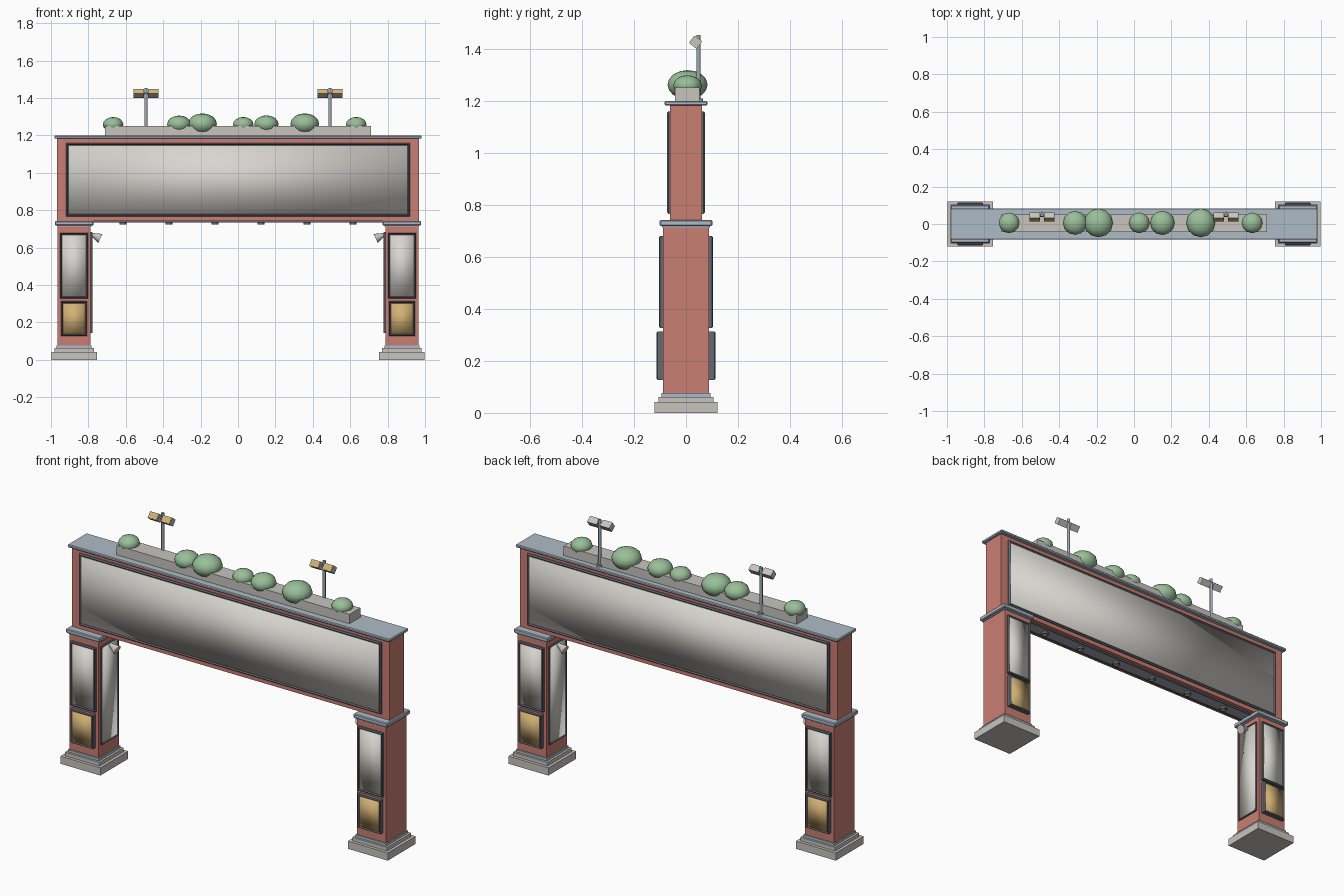
import bpy, bmesh, math
from mathutils import Matrix, Vector

if "Cube" in bpy.data.objects:
    bpy.data.objects.remove(bpy.data.objects["Cube"])


def material(name, rgb):
    m = bpy.data.materials.new(name)
    m.diffuse_color = (*rgb, 1)
    m.use_nodes = True
    m.node_tree.nodes["Principled BSDF"].inputs["Base Color"].default_value = m.diffuse_color
    return m


RED = material("red_paint", (0.59, 0.21, 0.17))
CAP = material("blue_grey_trim", (0.42, 0.50, 0.58))
STONE = material("pale_stone", (0.58, 0.56, 0.53))
SCREEN = material("screen_white", (0.69, 0.67, 0.63))
FRAME = material("dark_frame", (0.13, 0.14, 0.165))
GOLD = material("warm_gold", (0.65, 0.44, 0.18))
GREEN = material("leaf_green", (0.32, 0.52, 0.32))
STEEL = material("steel", (0.36, 0.40, 0.46))


def finish(name, bm, mat, smooth=None, matrix=None):
    """Turn a bmesh into an object; smooth is None (flat), 'all' or 'angle'."""
    if matrix:
        bm.transform(matrix)
    me = bpy.data.meshes.new(name)
    bm.to_mesh(me)
    bm.free()
    me.materials.append(mat)
    ob = bpy.data.objects.new(name, me)
    bpy.context.collection.objects.link(ob)
    if smooth:
        me.polygons.foreach_set("use_smooth", [True] * len(me.polygons))
    if smooth == "angle":
        bpy.context.view_layer.objects.active = ob
        ob.select_set(True)
        bpy.ops.object.shade_smooth_by_angle(angle=math.radians(35))
        ob.select_set(False)
    return ob


def box_bm(x0, x1, y0, y1, z0, z1):
    bm = bmesh.new()
    bmesh.ops.create_cube(bm, size=1)
    bm.transform(Matrix.Translation(((x0 + x1) / 2, (y0 + y1) / 2, (z0 + z1) / 2))
                 @ Matrix.Diagonal((x1 - x0, y1 - y0, z1 - z0, 1)))
    return bm


def box(name, mat, x, hx, hy, z0, z1, y=0, bevel=0, smooth=None, matrix=None):
    bm = box_bm(x - hx, x + hx, y - hy, y + hy, z0, z1)
    if bevel:
        bmesh.ops.bevel(bm, geom=bm.edges[:], offset=bevel, segments=1, affect='EDGES')
    return finish(name, bm, mat, smooth, matrix)


def rod(name, mat, p, q, r1, r2=None, seg=12):
    p, q = Vector(p), Vector(q)
    bm = bmesh.new()
    bmesh.ops.create_cone(bm, cap_ends=True, segments=seg, radius1=r1,
                          radius2=r1 if r2 is None else r2, depth=(q - p).length)
    m = Matrix.Translation((p + q) / 2) @ (q - p).to_track_quat('Z', 'Y').to_matrix().to_4x4()
    return finish(name, bm, mat, "angle", m)


def panel(name, pos, turn, w, h, d, t, mat):
    """Bevelled frame with a recessed screen; faces -y before turning about z."""
    m = Matrix.Translation(pos) @ Matrix.Rotation(turn, 4, 'Z')
    bm = box_bm(-w / 2, w / 2, -d, 0.004, -h / 2, h / 2)
    front = min(bm.faces, key=lambda f: f.calc_center_median().y)
    bmesh.ops.bevel(bm, geom=list(front.edges), offset=min(0.006, t * 0.4), segments=1, affect='EDGES')
    bm.normal_update()
    front = min(bm.faces, key=lambda f: f.calc_center_median().y)
    bmesh.ops.inset_region(bm, faces=[front], thickness=t * 0.5, depth=0)
    bmesh.ops.translate(bm, verts=list(front.verts), vec=(0, 0.006, 0))
    finish(name + "_frame", bm, FRAME, None, m)
    box(name + "_screen", mat, 0, w / 2 - t * 0.9, 0.003, -h / 2 + t * 0.9, h / 2 - t * 0.9,
        y=-d + 0.006, smooth="all", matrix=m)


# Columns with stepped bases, caps, panels and a wall spotlight
for side, s in (("left", -1), ("right", 1)):
    cx = s * 0.876
    box(side + "_base_slab", STONE, cx, 0.122, 0.121, 0, 0.042)
    box(side + "_base_step", STONE, cx, 0.106, 0.105, 0.042, 0.062)
    box(side + "_base_trim", CAP, cx, 0.094, 0.094, 0.062, 0.076)
    box(side + "_column", RED, cx, 0.088, 0.088, 0.076, 0.72)
    box(side + "_cap_under", CAP, cx, 0.093, 0.093, 0.712, 0.72)
    box(side + "_column_cap", CAP, cx, 0.103, 0.101, 0.718, 0.742, bevel=0.004)
    for face, turn, sy in (("front", 0, -1), ("back", math.pi, 1)):
        panel(f"{side}_{face}_upper", (cx, sy * 0.088, 0.503), turn, 0.15, 0.352, 0.016, 0.012, SCREEN)
        panel(f"{side}_{face}_lower", (cx, sy * 0.088, 0.220), turn, 0.14, 0.186, 0.026, 0.012, GOLD)
    panel(side + "_inner", (s * 0.788, 0, 0.412), -s * math.pi / 2, 0.145, 0.54, 0.011, 0.009, SCREEN)
    rod(side + "_spotlight", STONE, (s * 0.785, 0, 0.672), (s * 0.736, 0, 0.649), 0.007, 0.026)
    rod(side + "_spotlight_mount", STEEL, (s * 0.79, 0, 0.675), (s * 0.772, 0, 0.667), 0.008)

# Billboard beam
box("beam", RED, 0, 0.968, 0.062, 0.742, 1.184)
box("beam_cap", CAP, 0, 0.982, 0.083, 1.182, 1.198, bevel=0.004)
panel("front_billboard", (0, -0.062, 0.962), 0, 1.84, 0.394, 0.011, 0.015, SCREEN)
panel("back_billboard", (0, 0.062, 0.962), math.pi, 1.84, 0.394, 0.011, 0.015, SCREEN)

# Underside strip, rails and downlights
box("soffit_strip", STEEL, 0, 0.772, 0.034, 0.737, 0.744)
for sy in (-1, 1):
    box("soffit_rail", FRAME, 0, 0.772, 0.004, 0.734, 0.744, y=sy * 0.036)
for i in range(6):
    x = (i - 2.5) * 0.246
    rod("downlight", FRAME, (x, 0, 0.74), (x, 0, 0.724), 0.019, seg=16)
    rod("downlight_lens", STONE, (x, 0, 0.726), (x, 0, 0.7225), 0.013, seg=16)

# Planter and bushes
box("planter", STONE, 0, 0.71, 0.047, 1.196, 1.25, y=0.004)
for x, r in ((-0.668, 0.055), (-0.315, 0.064), (-0.19, 0.077), (0.028, 0.055),
             (0.152, 0.065), (0.357, 0.077), (0.632, 0.055)):
    bm = bmesh.new()
    bmesh.ops.create_uvsphere(bm, u_segments=12, v_segments=8, radius=r)
    finish("bush", bm, GREEN, "angle",
           Matrix.Translation((x, 0.006, 1.249 + r * 0.16)) @ Matrix.Diagonal((1, 1, 0.73, 1)))

# Roof floodlights: post, crossbar and two tilted heads with gold lenses
for s in (-1, 1):
    px = s * 0.492
    rod("lamp_flange", STEEL, (px, 0.05, 1.196), (px, 0.05, 1.208), 0.016)
    rod("lamp_post", STEEL, (px, 0.048, 1.2), (px, 0.048, 1.453), 0.008)
    rod("lamp_crossbar", STEEL, (px - 0.05, 0.044, 1.425), (px + 0.05, 0.044, 1.425), 0.006, seg=8)
    for k in (-1, 1):
        m = Matrix.Translation((px + k * 0.039, 0.038, 1.424)) @ Matrix.Rotation(math.radians(-38), 4, 'X')
        box("lamp_head", STONE, 0, 0.029, 0.017, -0.018, 0.018, matrix=m)
        box("lamp_lens", GOLD, 0, 0.026, 0.002, -0.016, 0.016, y=-0.018, matrix=m)
